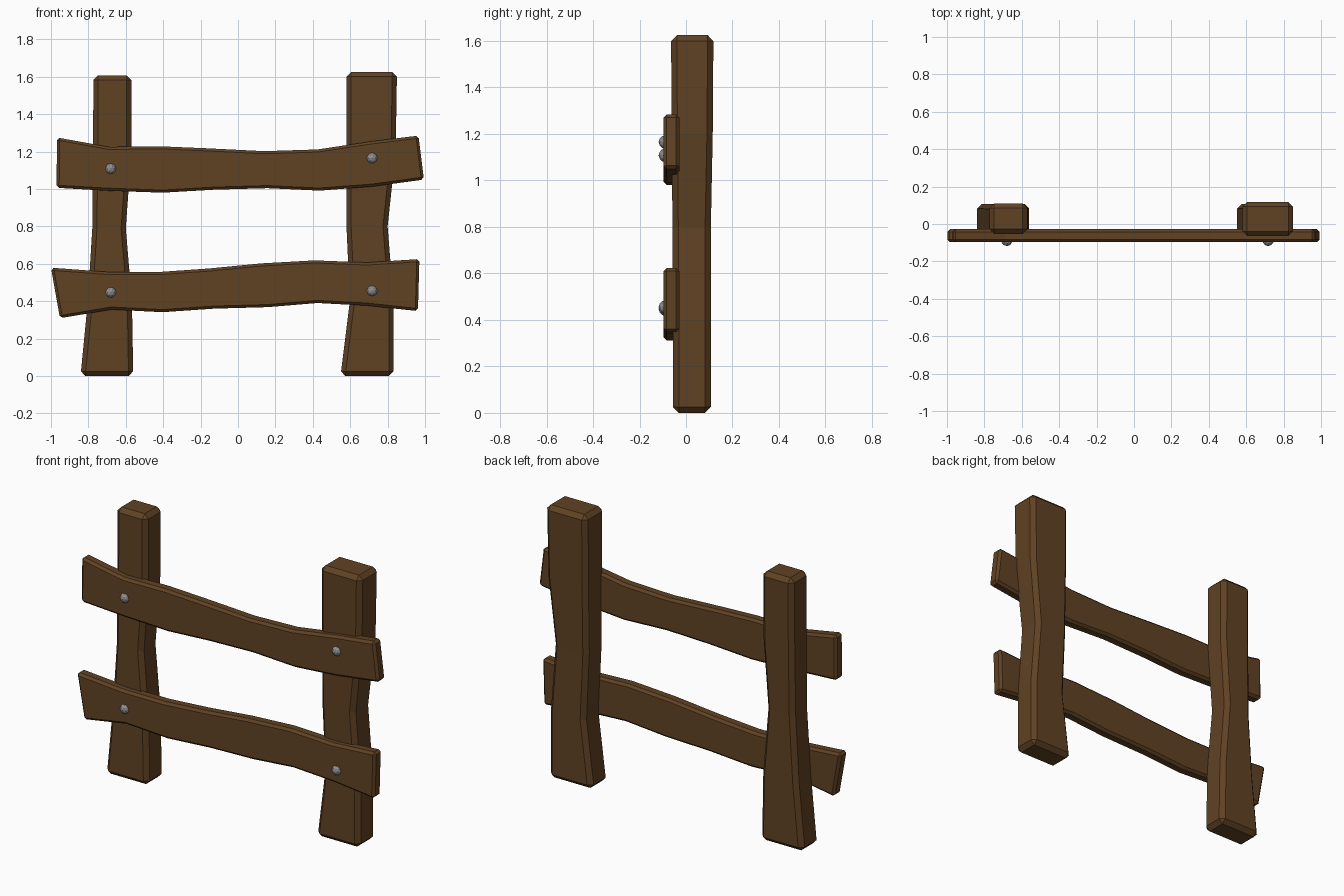
import bpy, bmesh

if "Cube" in bpy.data.objects:
    bpy.data.objects.remove(bpy.data.objects["Cube"])


def material(name, rgb):
    m = bpy.data.materials.new(name)
    m.diffuse_color = (*rgb, 1)
    m.use_nodes = True
    m.node_tree.nodes["Principled BSDF"].inputs["Base Color"].default_value = m.diffuse_color
    return m


WOOD = material("brown wood", (0.117, 0.054, 0.017))
STEEL = material("grey steel", (0.27, 0.27, 0.29))


def loft(name, sections, bevel):
    """Skin a row of four-point sections, cap both ends and chamfer the edges."""
    bm = bmesh.new()
    rings = [[bm.verts.new(p) for p in s] for s in sections]
    for a, b in zip(rings, rings[1:]):
        for i in range(4):
            j = (i + 1) % 4
            bm.faces.new((a[i], a[j], b[j], b[i]))
    bm.faces.new(rings[0])
    bm.faces.new(rings[-1])
    bmesh.ops.recalc_face_normals(bm, faces=bm.faces[:])
    me = bpy.data.meshes.new(name)
    bm.to_mesh(me)
    bm.free()
    me.materials.append(WOOD)
    ob = bpy.data.objects.new(name, me)
    bpy.context.collection.objects.link(ob)
    mod = ob.modifiers.new("chamfer", 'BEVEL')
    mod.width = bevel
    mod.segments = 1
    mod.limit_method = 'ANGLE'
    mod.angle_limit = 0.7
    return ob


def post(name, rows):
    # rows: z, left x, right x, front y, back y
    loft(name, [[(l, f, z), (r, f, z), (r, b, z), (l, b, z)]
                for z, l, r, f, b in rows], 0.025)


def rail(name, top, bottom):
    # matching (x, z) points along the upper and lower edges
    f, b = -0.097, -0.028
    loft(name, [[(x0, f, z0), (x1, f, z1), (x1, b, z1), (x0, b, z0)]
                for (x0, z0), (x1, z1) in zip(bottom, top)], 0.014)


# Uneven upright posts
post("left_post", [(0, -0.842, -0.56, -0.055, 0.107),
                   (0.40, -0.803, -0.567, -0.055, 0.107),
                   (0.79, -0.779, -0.60, -0.052, 0.105),
                   (1.20, -0.775, -0.57, -0.052, 0.108),
                   (1.607, -0.773, -0.57, -0.053, 0.11)])
post("right_post", [(0, 0.548, 0.832, -0.056, 0.107),
                    (0.40, 0.598, 0.832, -0.056, 0.107),
                    (0.80, 0.58, 0.80, -0.058, 0.107),
                    (1.20, 0.58, 0.843, -0.062, 0.115),
                    (1.625, 0.58, 0.85, -0.064, 0.118)])

# Wavy planks across the front
rail("upper_rail",
     [(-0.968, 1.275), (-0.69, 1.225), (-0.42, 1.228), (-0.16, 1.217),
      (0.14, 1.202), (0.425, 1.211), (0.71, 1.254), (0.965, 1.285)],
     [(-0.97, 1.006), (-0.69, 0.99), (-0.404, 0.98), (-0.126, 0.996),
      (0.158, 1.004), (0.436, 0.991), (0.714, 1.012), (0.994, 1.05)])
rail("lower_rail",
     [(-1.0, 0.579), (-0.69, 0.556), (-0.42, 0.556), (-0.152, 0.575),
      (0.126, 0.602), (0.41, 0.618), (0.69, 0.607), (0.97, 0.625)],
     [(-0.952, 0.309), (-0.676, 0.355), (-0.404, 0.341), (-0.126, 0.36),
      (0.158, 0.368), (0.425, 0.39), (0.69, 0.376), (0.962, 0.347)])

# Round bolt heads
for name, x, z in [("upper_left_bolt", -0.68, 1.108), ("upper_right_bolt", 0.717, 1.165),
                   ("lower_left_bolt", -0.68, 0.447), ("lower_right_bolt", 0.717, 0.455)]:
    bpy.ops.mesh.primitive_ico_sphere_add(subdivisions=2, radius=0.03, location=(x, -0.088, z))
    ob = bpy.context.object
    ob.name = name
    ob.data.materials.append(STEEL)
